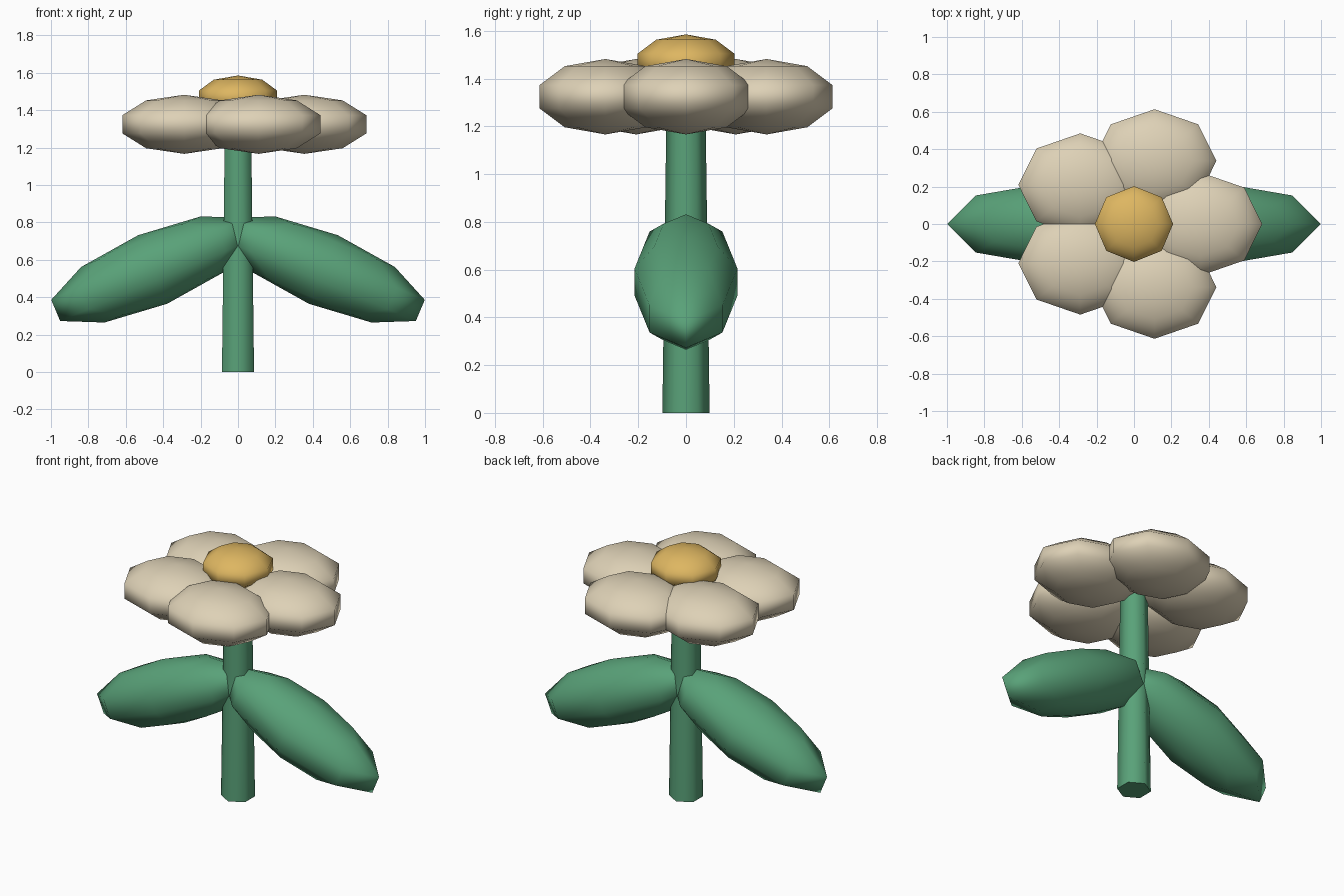
import bpy, math

if "Cube" in bpy.data.objects:
    bpy.data.objects.remove(bpy.data.objects["Cube"])


def make_material(name, rgb):
    m = bpy.data.materials.new(name)
    m.diffuse_color = (*rgb, 1.0)
    m.use_nodes = True
    m.node_tree.nodes["Principled BSDF"].inputs["Base Color"].default_value = m.diffuse_color
    return m


green = make_material("leaf green", (0.10, 0.36, 0.19))
cream = make_material("petal cream", (0.73, 0.64, 0.47))
gold = make_material("centre gold", (0.73, 0.47, 0.12))


def ellipsoid(name, location, radii, material, tilt=0.0):
    """Low-poly smooth ellipsoid, tilted about the y axis."""
    bpy.ops.mesh.primitive_uv_sphere_add(segments=8, ring_count=5, radius=1,
                                         location=location, rotation=(0, tilt, 0))
    obj = bpy.context.object
    obj.name = name
    obj.scale = radii
    obj.data.materials.append(material)
    bpy.ops.object.shade_smooth()
    return obj


# Tapered six-sided stem, reaching up inside the blossom
STEM_TOP = 1.40
bpy.ops.mesh.primitive_cone_add(vertices=6, radius1=0.099, radius2=0.08,
                                depth=STEM_TOP, location=(0, 0, STEM_TOP / 2))
stem = bpy.context.object
stem.name = "stem"
stem.data.materials.append(green)
for face in stem.data.polygons:
    face.use_smooth = abs(face.normal.z) < 0.5

# Pair of drooping leaves
for side, label in ((1, "right"), (-1, "left")):
    ellipsoid(f"leaf_{label}", (side * 0.456, 0, 0.548), (0.592, 0.2266, 0.199),
              green, side * math.radians(22.9))

# Ring of five petals, all facing the same way
for i in range(5):
    a = math.tau * i / 5
    ellipsoid(f"petal_{i + 1}", (0.355 * math.cos(a), 0.355 * math.sin(a), 1.324),
              (0.348, 0.29, 0.158), cream)

# Flower centre
ellipsoid("flower_centre", (0, 0, 1.468), (0.22, 0.213, 0.117), gold)
